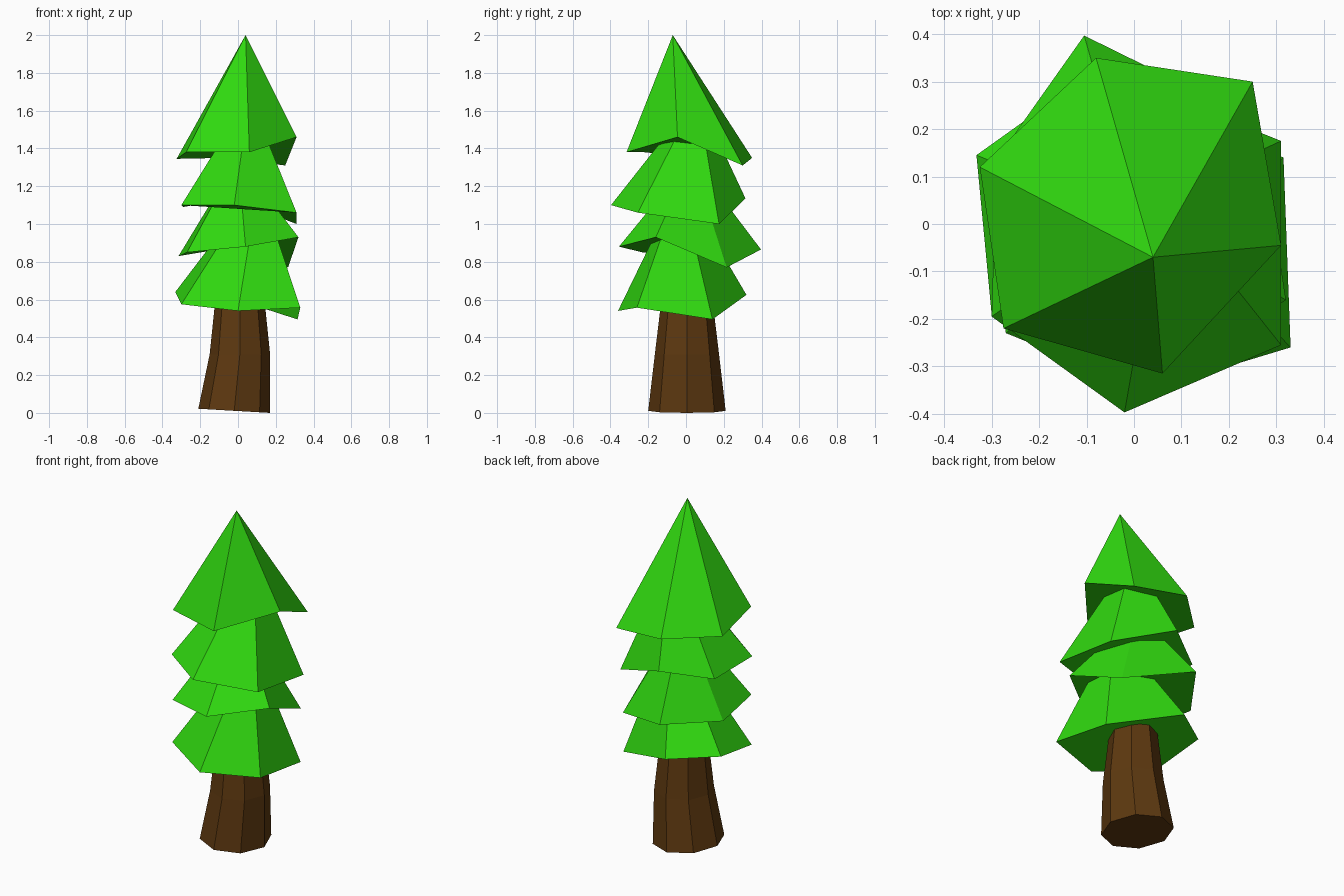
import bpy
from math import cos, sin, pi


def material(name, rgb):
    m = bpy.data.materials.new(name)
    m.diffuse_color = (*rgb, 1)
    return m


def mesh_object(name, verts, faces, mat):
    me = bpy.data.meshes.new(name)
    me.from_pydata(verts, [], faces)
    me.materials.append(mat)
    ob = bpy.data.objects.new(name, me)
    bpy.context.collection.objects.link(ob)
    return ob


leaf = material("leaf_green", (0.03, 0.70, 0.005))
bark = material("bark_brown", (0.11, 0.04, 0.005))

# Foliage tiers: apex, then an uneven six-sided rim (counter-clockwise)
tiers = {
    "foliage_top": ((0.04, -0.07, 2.0), [
        (-0.275, -0.22, 1.38), (0.06, -0.315, 1.38), (0.31, -0.045, 1.46),
        (0.25, 0.30, 1.31), (-0.08, 0.35, 1.35), (-0.325, 0.12, 1.345)]),
    "foliage_upper": ((0.06, 0.06, 1.68), [
        (-0.30, -0.195, 1.10), (-0.02, -0.397, 1.10), (0.31, -0.255, 1.06),
        (0.31, 0.175, 1.0), (-0.04, 0.315, 1.135), (-0.29, 0.145, 1.09)]),
    "foliage_middle": ((0.0, 0.03, 1.35), [
        (-0.27, -0.23, 0.85), (0.04, -0.355, 0.88), (0.32, -0.16, 0.93),
        (0.265, 0.215, 0.77), (-0.105, 0.397, 0.865), (-0.315, 0.10, 0.83)]),
    "foliage_lower": ((0.11, -0.03, 1.22), [
        (-0.30, -0.19, 0.575), (0.0, -0.36, 0.54), (0.33, -0.26, 0.557),
        (0.315, 0.14, 0.495), (-0.087, 0.32, 0.625), (-0.332, 0.145, 0.64)]),
}
for name, (apex, rim) in tiers.items():
    sides = [(i, (i + 1) % 6, 6) for i in range(6)]
    mesh_object(name, rim + [apex], sides + [(5, 4, 3, 2, 1, 0)], leaf)

# Trunk: eight-sided rings as (centre x, centre y, z, radius x, radius y)
rings = [(-0.02, 0.005, 0.011, 0.19, 0.205), (0.01, 0.005, 0.31, 0.16, 0.17),
         (0.01, 0.005, 0.60, 0.13, 0.135), (0.01, 0.0, 0.75, 0.11, 0.11)]
verts, n = [], 8
for k, (cx, cy, z, rx, ry) in enumerate(rings):
    for i in range(n):
        c, s = cos(2 * pi * i / n), sin(2 * pi * i / n)
        verts.append((cx + rx * c, cy + ry * s, z - (0.011 * c if k == 0 else 0)))
faces = [(k * n + i, k * n + (i + 1) % n, (k + 1) * n + (i + 1) % n, (k + 1) * n + i)
         for k in range(len(rings) - 1) for i in range(n)]
faces += [tuple(reversed(range(n))), tuple(range(3 * n, 4 * n))]
mesh_object("trunk", verts, faces, bark)
